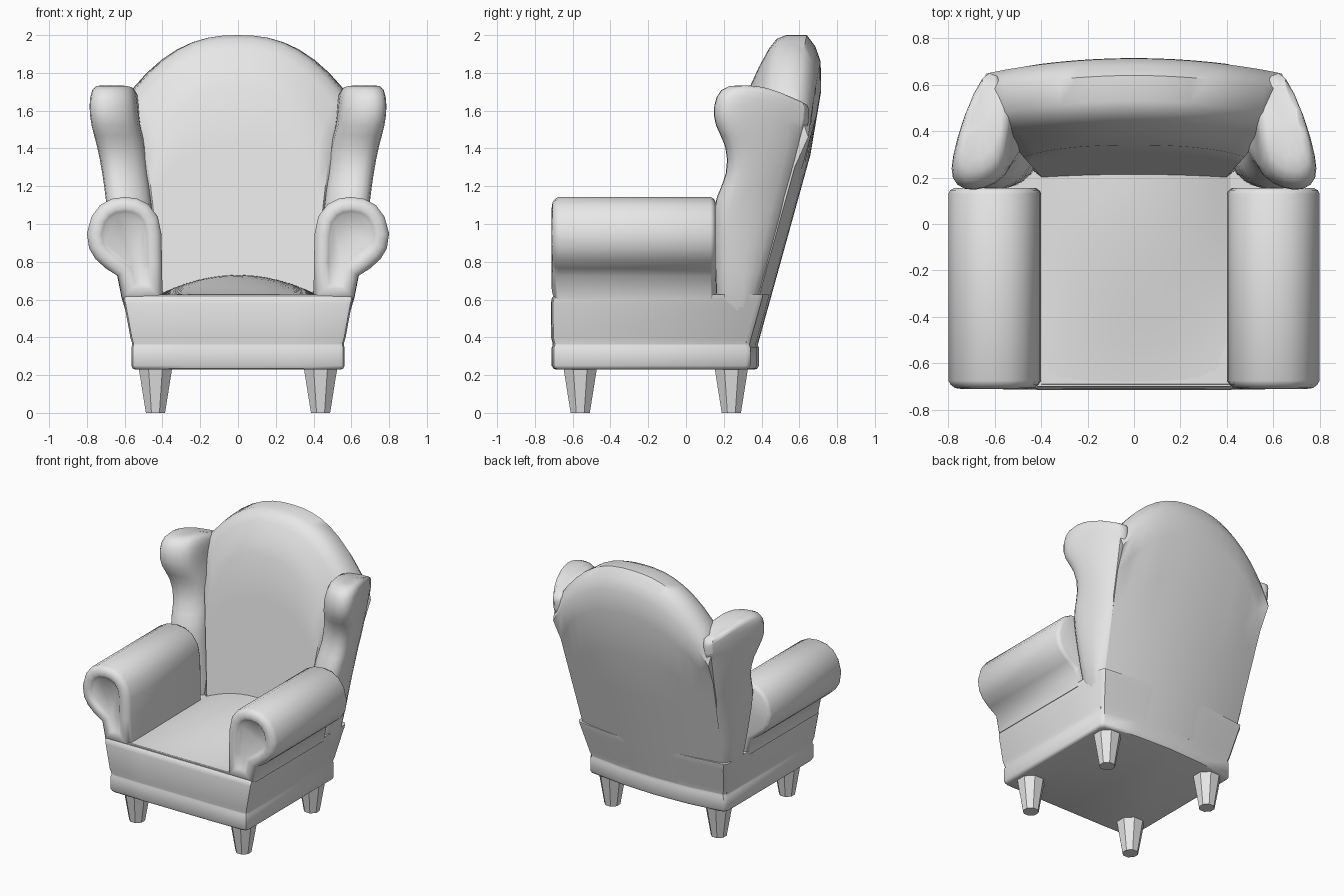
import bpy, bmesh, math

if "Cube" in bpy.data.objects:
    bpy.data.objects.remove(bpy.data.objects["Cube"])

fabric = bpy.data.materials.new("grey_fabric")
fabric.diffuse_color = (0.8, 0.8, 0.8, 1)
fabric.use_nodes = True
fabric.node_tree.nodes["Principled BSDF"].inputs["Base Color"].default_value = fabric.diffuse_color


def finish(name, bm, angle=40, subsurf=0):
    """Turn a bmesh into a smooth shaded object."""
    bmesh.ops.recalc_face_normals(bm, faces=bm.faces[:])
    me = bpy.data.meshes.new(name)
    bm.to_mesh(me)
    bm.free()
    me.materials.append(fabric)
    me.shade_smooth()
    me.set_sharp_from_angle(angle=math.radians(angle))
    ob = bpy.data.objects.new(name, me)
    bpy.context.collection.objects.link(ob)
    if subsurf:
        mod = ob.modifiers.new("smooth", 'SUBSURF')
        mod.levels = mod.render_levels = subsurf
    return ob


def loft(rings):
    """Join closed rings of equal length and cap both ends."""
    bm = bmesh.new()
    vs = [[bm.verts.new(p) for p in r] for r in rings]
    n = len(vs[0])
    for a, b in zip(vs, vs[1:]):
        for i in range(n):
            j = (i + 1) % n
            bm.faces.new((a[i], a[j], b[j], b[i]))
    caps = [bm.faces.new(vs[0]), bm.faces.new(vs[-1])]
    return bm, caps


def back_y(z):
    """Raked rear surface on the centre line."""
    return min(0.715, 0.38 + 0.277 * (z - 0.36))


def back_w(z):
    """Half width of the rear surface."""
    return 0.56 + 0.085 * min(1, (z - 0.36) / 1.2)


# Base: trim band and flared upholstered box with a bowed back
def base_ring(z, w, front, back):
    c = 0.03
    right = [(w * 0.5, front), (w - c, front + 0.004), (w - 0.008, front + 0.012),
             (w, front + c + 0.004), (w, back - 0.07), (w - 0.02, back - 0.045),
             (w * 0.5, back - 0.012)]
    pts = [(0, front)] + right + [(0, back)] + [(-x, y) for x, y in reversed(right)]
    return [(x, y, z) for x, y in pts]


base_rows = [(0.23, 0.545, -0.69, 0.365), (0.235, 0.557, -0.703, 0.378),
             (0.25, 0.565, -0.711, 0.386), (0.345, 0.565, -0.711, 0.386),
             (0.358, 0.56, -0.706, 0.381), (0.366, 0.56, -0.706, 0.382),
             (0.40, 0.57, -0.714, 0.391), (0.58, 0.603, -0.716, 0.441),
             (0.61, 0.61, -0.71, 0.449), (0.628, 0.612, -0.69, 0.452)]
bm, _ = loft([base_ring(*r) for r in base_rows])
finish("base", bm)

# Seat: gently domed cushion rising toward the back
bm = bmesh.new()
NX, NY = 12, 10
grid = []
for j in range(NY + 1):
    t = j / NY
    row = []
    for i in range(NX + 1):
        u = 2 * i / NX - 1
        z = 0.626 + 0.105 * (1 - u * u) * math.sin(t * math.pi / 2) ** 1.3
        row.append(bm.verts.new((0.42 * u, -0.70 + 0.95 * t, z)))
    grid.append(row)
for a, b in zip(grid, grid[1:]):
    for i in range(NX):
        bm.faces.new((a[i], a[i + 1], b[i + 1], b[i]))
solid = bmesh.ops.extrude_face_region(bm, geom=bm.faces[:])
for v in solid["geom"]:
    if isinstance(v, bmesh.types.BMVert):
        v.co.z = 0.5
finish("seat", bm)


# Backrest: rolled profile swept across an arched top
def back_profile(u):
    top = 2.0 - 0.40 * abs(u) ** 2.4
    bow = 0.065 * u * u
    fy = lambda z: 0.21 + 0.126 * (z - 0.7)
    fw = lambda z: 0.405 + 0.115 * (z - 0.7)
    shoulder = top - 0.27
    pts = []
    for k in range(5):
        z = 0.5 + (shoulder - 0.5) * k / 4
        pts.append((u * fw(z), fy(z), z))
    # rolled crest: drop below top, depth, blend from front to rear width
    for drop, y, mix in ((0.17, 0.385, 0.2), (0.07, 0.44, 0.5), (0.02, 0.48, 0.7),
                         (0.0, 0.53, 0.85), (0.0, 0.64, 1), (0.06, 0.685, 1),
                         (0.14, 0.713, 1)):
        z = top - drop
        w = fw(z) + (back_w(z) - fw(z)) * mix
        pts.append((u * w, y - bow * (0.5 + 0.5 * mix), z))
    low = top - 0.3
    for k in range(5):
        z = low + (0.37 - low) * k / 4
        pts.append((u * back_w(z), back_y(z) - bow, z))
    return pts


bm, _ = loft([back_profile(-1 + 2 * i / 16) for i in range(17)])
finish("backrest", bm, 50)


# Wings: side panels swelling into a rounded bulb at the top
def wing_ring(s, z, yf, xo, xi):
    xr, yr = back_w(z), back_y(z) - 0.06
    xm, ym = (xr + xo) / 2 + 0.025, (yr + yf) / 2 + 0.05
    w = xo - xi
    pts = [(xr - 0.05, yr + 0.005), (xr + 0.005, yr), (xm, ym), (xo, yf + 0.13),
           (xo + 0.005, yf + 0.04), (xo - 0.2 * w, yf - 0.008),
           (xo - 0.55 * w, yf), (xi + 0.02, yf + 0.05), (xi - 0.005, yf + 0.14),
           (xr - 0.13, yr - 0.12)]
    return [(s * x, y, z - (0.45 * max(0, y - 0.42) if z > 1.6 else 0)) for x, y in pts]


wing_rows = [(0.45, 0.16, 0.585, 0.40), (0.75, 0.16, 0.645, 0.42),
             (1.02, 0.145, 0.685, 0.44), (1.14, 0.155, 0.70, 0.455),
             (1.26, 0.225, 0.715, 0.47), (1.42, 0.22, 0.745, 0.485),
             (1.52, 0.15, 0.778, 0.525), (1.63, 0.145, 0.79, 0.535),
             (1.72, 0.18, 0.775, 0.55), (1.745, 0.27, 0.735, 0.58)]

# Arms: scroll profile with a rolled front rim and sunken panel
scroll = [(0.40, 0.60), (0.402, 0.80), (0.406, 0.95), (0.425, 1.04), (0.475, 1.105),
          (0.535, 1.135), (0.60, 1.143), (0.67, 1.133), (0.73, 1.10), (0.775, 1.04),
          (0.80, 0.95), (0.788, 0.87), (0.755, 0.815), (0.70, 0.765), (0.637, 0.725),
          (0.612, 0.60)]

for s, side in ((1, "right"), (-1, "left")):
    bm, _ = loft([wing_ring(s, *r) for r in wing_rows])
    finish("wing_" + side, bm, 60, subsurf=1)

    bm, caps = loft([[(s * x, y, z) for x, z in scroll] for y in (0.13, -0.675)])
    bmesh.ops.recalc_face_normals(bm, faces=bm.faces[:])
    for thick, depth in ((0.01, 0.018), (0.018, 0.014), (0.03, 0.004),
                         (0.018, -0.008), (0.012, -0.012)):
        bmesh.ops.inset_individual(bm, faces=[caps[1]], thickness=thick, depth=depth,
                                   use_even_offset=True)
    for thick, depth in ((0.008, 0.016), (0.018, 0.01)):
        bmesh.ops.inset_individual(bm, faces=[caps[0]], thickness=thick, depth=depth,
                                   use_even_offset=True)
    finish("arm_" + side, bm, 60)

    # Legs: tapered and faceted
    for y, end in ((-0.56, "front"), (0.24, "back")):
        rings = []
        for z, r in ((0.0, 0.055), (0.25, 0.098)):
            rings.append([(s * 0.437 + r * math.cos(math.pi * (k + 0.5) / 4),
                           y + r * math.sin(math.pi * (k + 0.5) / 4), z)
                          for k in range(8)])
        bm, _ = loft(rings)
        finish("leg_" + end + "_" + side, bm, 30)
